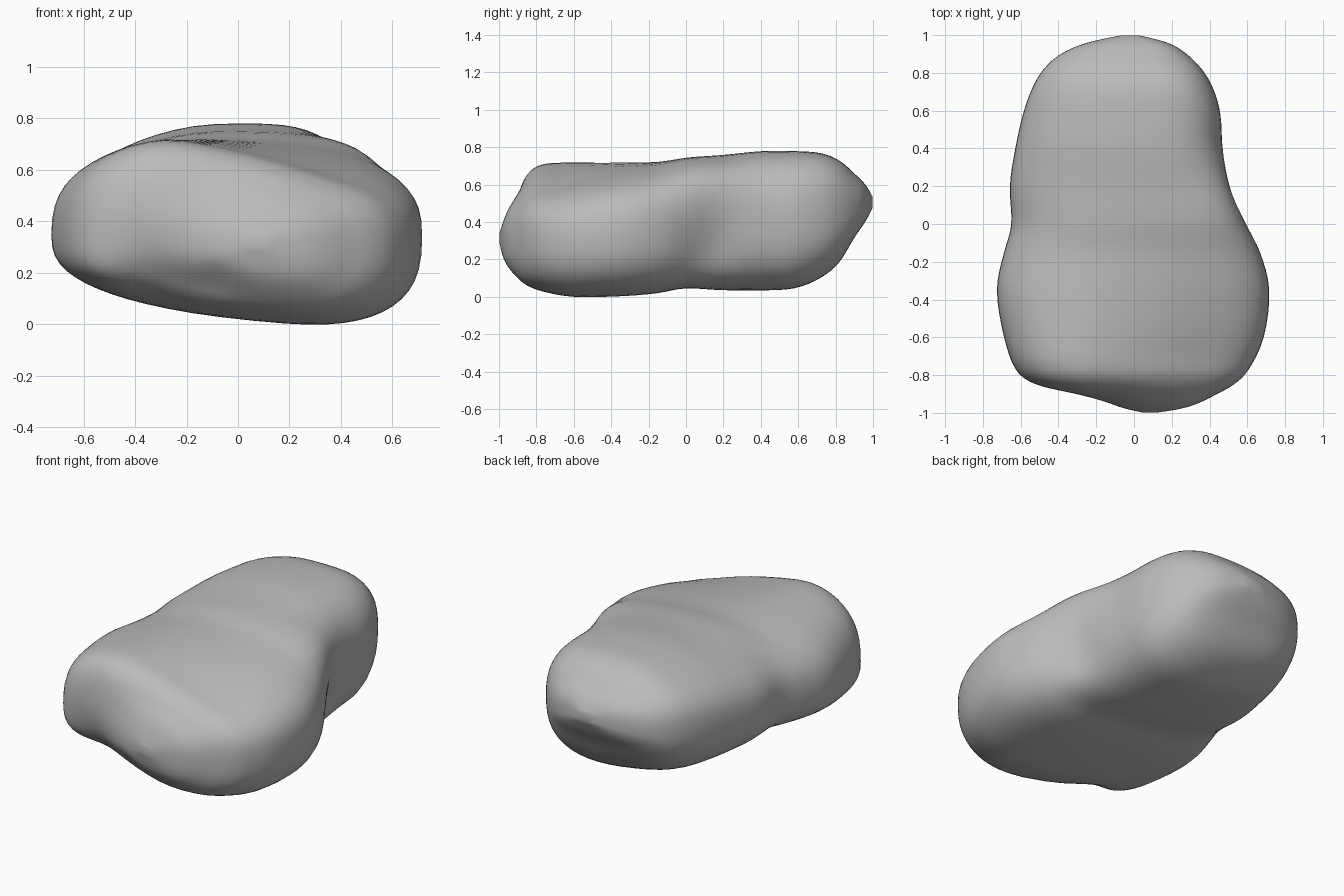
import bpy, bmesh, math
from mathutils import Vector

cube = bpy.data.objects.get("Cube")
if cube:
    bpy.data.objects.remove(cube)

SIDES, STEPS = 56, 4

# Body sections in hundredths: y, left x, right x, bottom z, top z
SECTIONS = [
    (-100, 5, 11, 30, 34), (-98, -6, 24, 21, 42), (-95, -16, 34, 15, 51),
    (-90, -34, 44, 9, 60), (-85, -53, 53, 5, 67), (-77, -63, 61, 2, 72),
    (-60, -69, 69, -1, 73), (-35, -73, 72, -1, 73), (-15, -69, 67, 0, 73),
    (0, -65, 60, 2, 75), (20, -66, 51, -1, 76), (40, -63, 47, -2, 78),
    (58, -59, 46, -1, 78), (72, -54, 42, 5, 77), (82, -48, 36, 14, 73),
    (90, -39, 28, 29, 66), (96, -25, 18, 39, 60), (100, -6, 2, 48, 53)]

# Dents and bumps: centre, radius, push
DENTS = [
    ((-.33, -.85, .12), .17, (.01, .07, .03)),
    ((-.1, -.92, .12), .12, (0, .03, .02)),
    ((-.12, -.95, .5), .15, (0, .02, 0)),
    ((.52, .15, .6), .2, (.01, 0, .04)),
    ((.56, .13, .25), .15, (-.05, 0, .01))]


def spline(p0, p1, p2, p3, t):
    return [.5 * (2*b + (c-a)*t + (2*a-5*b+4*c-d)*t*t + (3*b-a-3*c+d)*t**3)
            for a, b, c, d in zip(p0, p1, p2, p3)]


def power(v, e):
    return math.copysign(abs(v) ** e, v)


def section_point(sec, angle):
    y, x0, x1, z0, z1 = (v / 100 for v in sec)
    mid = .31 + .03 * (y + 1) + .03 * (y + 1) ** 2
    mid = min(max(mid, z0 + .01), z1 - .01)
    front = max(0, min(1, .3 - y))
    e = .74
    s = power(math.sin(angle), e)
    half = (x1 - x0) / 2
    x = (x0 + x1) / 2 + half * power(math.cos(angle), e)
    # Lean the crown towards one side
    x += half * s * (.18 - .32 * front) * (1 - abs(math.cos(angle)))
    if s > 0:
        drop = .5 * front ** 2 * min(.6, max(0, x + .25))
        drop += .3 * (1 - front) * max(0, -.15 - x)
        z = mid + s * (z1 - mid) * (1 - drop)
    else:
        # Tilt the belly
        z = mid + s * (mid - z0) * (1 - (.42 - .15 * front) * (.3 - x))
    return Vector((x, y, z))


def dent(p):
    move = Vector()
    for centre, radius, push in DENTS:
        d = (p - Vector(centre)).length / radius
        move += Vector(push) * math.exp(-d * d)
    return p + move


# Loft the body
bm = bmesh.new()
rows = []
last = len(SECTIONS) - 1
for i in range(last):
    ctrl = [SECTIONS[max(0, min(last, i + k))] for k in (-1, 0, 1, 2)]
    rows += [spline(*ctrl, j / STEPS) for j in range(STEPS)]
rows.append(SECTIONS[-1])
rings = [[bm.verts.new(dent(section_point(r, math.tau * k / SIDES)))
          for k in range(SIDES)] for r in rows]
for a, b in zip(rings, rings[1:]):
    for k in range(SIDES):
        n = (k + 1) % SIDES
        bm.faces.new((a[k], a[n], b[n], b[k]))
bm.faces.new(rings[0])
bm.faces.new(rings[-1])
for _ in range(3):
    bmesh.ops.smooth_vert(bm, verts=bm.verts, factor=.4,
                          use_axis_x=True, use_axis_y=True, use_axis_z=True)
bmesh.ops.recalc_face_normals(bm, faces=bm.faces)

mesh = bpy.data.meshes.new("rock_body")
bm.to_mesh(mesh)
bm.free()
rock = bpy.data.objects.new("rock_body", mesh)
bpy.context.collection.objects.link(rock)

# Grey stone
stone = bpy.data.materials.new("grey_stone")
stone.use_nodes = True
colour = (.5, .5, .5, 1)
stone.diffuse_color = colour
stone.node_tree.nodes["Principled BSDF"].inputs["Base Color"].default_value = colour
mesh.materials.append(stone)

bpy.context.view_layer.objects.active = rock
rock.select_set(True)
bpy.ops.object.shade_smooth_by_angle(angle=math.radians(50))
